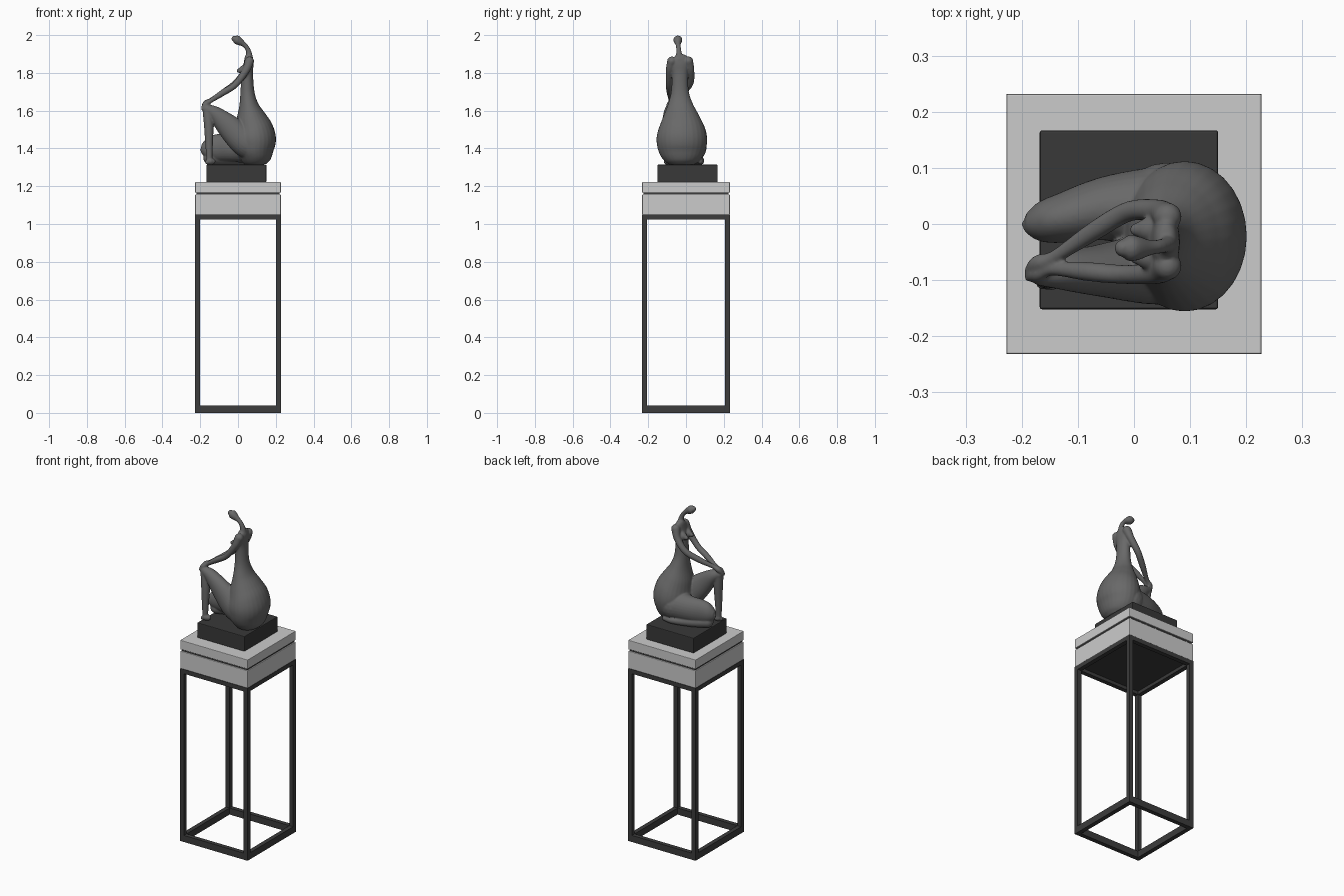
import bpy, bmesh, math
from mathutils import Vector

if "Cube" in bpy.data.objects:
    bpy.data.objects.remove(bpy.data.objects["Cube"])


def material(name, v):
    m = bpy.data.materials.new(name)
    m.diffuse_color = (v, v, v, 1)
    m.use_nodes = True
    m.node_tree.nodes["Principled BSDF"].inputs["Base Color"].default_value = m.diffuse_color
    return m


STONE = material("grey stone", 0.14)
BLOCK = material("dark plinth", 0.04)
METAL = material("black metal", 0.045)
SLAB = material("pale slab", 0.6)


def finish(bm, name, mat):
    bmesh.ops.recalc_face_normals(bm, faces=bm.faces)
    me = bpy.data.meshes.new(name)
    bm.to_mesh(me)
    bm.free()
    me.materials.append(mat)
    ob = bpy.data.objects.new(name, me)
    bpy.context.collection.objects.link(ob)
    return ob


def add_box(bm, lo, hi):
    vs = bmesh.ops.create_cube(bm, size=1)["verts"]
    for v in vs:
        v.co = Vector([lo[i] + (v.co[i] + 0.5) * (hi[i] - lo[i]) for i in range(3)])


def box(name, lo, hi, mat, bevel=0):
    bm = bmesh.new()
    add_box(bm, lo, hi)
    if bevel:
        bmesh.ops.bevel(bm, geom=bm.edges[:], offset=bevel, segments=2,
                        affect='EDGES', profile=0.5)
    return finish(bm, name, mat)


def loft(bm, pts, caps=True, steps=8, n=28):
    """Smooth tube through points (x, y, z, radius_u[, radius_v])."""
    P = [Vector(p if len(p) == 5 else (*p, p[3])) for p in pts]
    P = [P[0] * 2 - P[1]] + P + [P[-1] * 2 - P[-2]]
    S = []
    for a, b, c, d in zip(P, P[1:], P[2:], P[3:]):
        for k in range(steps):
            t = k / steps
            S.append(0.5 * (2 * b + (c - a) * t + (2 * a - 5 * b + 4 * c - d) * t**2
                            + (3 * b - a - 3 * c + d) * t**3))
    S.append(P[-2])
    C = [Vector(s[:3]) for s in S]
    u, rings = None, []
    for i, s in enumerate(S):
        t = (C[min(i + 1, len(C) - 1)] - C[max(i - 1, 0)]).normalized()
        if u is None:
            u = Vector((1, 0, 0)) if abs(t.x) < 0.9 else Vector((0, 1, 0))
        u = (u - t * u.dot(t)).normalized()
        w = t.cross(u)
        rings.append([bm.verts.new(C[i] + u * s[3] * math.cos(q) + w * s[4] * math.sin(q))
                      for q in (2 * math.pi * j / n for j in range(n))])
    for r0, r1 in zip(rings, rings[1:]):
        for j in range(n):
            k = (j + 1) % n
            bm.faces.new((r0[j], r0[k], r1[k], r1[j]))
    bm.faces.new(rings[0][::-1])
    bm.faces.new(rings[-1])
    if caps:
        for s in (S[0], S[-1]):
            vs = bmesh.ops.create_icosphere(bm, subdivisions=3, radius=min(s[3], s[4]))["verts"]
            bmesh.ops.translate(bm, verts=vs, vec=Vector(s[:3]))


# Open metal frame: posts and rails
X, Y, T, H = 0.227, 0.232, 0.026, 1.05
bm = bmesh.new()
for sx in (-1, 1):
    xs = sorted((sx * X, sx * (X - T)))
    for sy in (-1, 1):
        ys = sorted((sy * Y, sy * (Y - T)))
        add_box(bm, (xs[0], ys[0], 0), (xs[1], ys[1], H))
for z0, z1 in ((0, 0.04), (H - 0.026, H)):
    for s in (-1, 1):
        ys = sorted((s * Y, s * (Y - T)))
        xs = sorted((s * X, s * (X - T)))
        add_box(bm, (-X + T, ys[0], z0), (X - T, ys[1], z1))
        add_box(bm, (xs[0], -Y + T, z0), (xs[1], Y - T, z1))
finish(bm, "stand_frame", METAL)
box("underside_panel", (-X + T, -Y + T, H - 0.006), (X - T, Y - T, H), METAL)

# Stacked slabs with a dark shadow gap, and the plinth block
box("lower_slab", (-X, -Y, H), (X, Y, 1.156), SLAB, 0.003)
box("shadow_gap", (-X + 0.007, -Y + 0.007, 1.15), (X - 0.007, Y - 0.007, 1.17), METAL)
box("upper_slab", (-X, -Y, 1.166), (X, Y, 1.222), SLAB, 0.003)
box("plinth_block", (-0.168, -0.152, 1.222), (0.15, 0.167, 1.314), BLOCK, 0.004)

# Seated figure: lofted parts fused into one smooth skin
bm = bmesh.new()
# torso
loft(bm, [(.1, -.022, 1.312, .05, .06), (.098, -.022, 1.33, .072, .088),
          (.095, -.022, 1.36, .088, .112), (.091, -.022, 1.4, .103, .128),
          (.09, -.022, 1.45, .111, .134), (.084, -.023, 1.5, .103, .125),
          (.07, -.026, 1.56, .082, .1), (.057, -.03, 1.63, .051, .068),
          (.05, -.032, 1.7, .037, .047), (.049, -.032, 1.79, .031, .043),
          (.056, -.032, 1.85, .026, .052), (.057, -.032, 1.88, .022, .042),
          (.057, -.034, 1.895, .016, .022)], caps=False)
# neck and head
loft(bm, [(.058, -.035, 1.87, .024), (.058, -.037, 1.905, .015),
          (.046, -.04, 1.935, .0125), (.028, -.042, 1.953, .014),
          (.008, -.043, 1.966, .021), (-.008, -.043, 1.976, .0235),
          (-.019, -.043, 1.981, .016)])
# breasts
for y in (-.06, -.01):
    loft(bm, [(.045, y, 1.825, .024), (.02, y, 1.815, .02), (.003, y, 1.811, .011)])
# arms
loft(bm, [(.06, -.075, 1.862, .025), (.04, -.087, 1.81, .02), (-.015, -.09, 1.737, .017),
          (-.08, -.085, 1.695, .017), (-.145, -.08, 1.652, .012),
          (-.172, -.088, 1.632, .015), (-.188, -.095, 1.61, .008)])
loft(bm, [(.06, .013, 1.862, .025), (.04, .024, 1.81, .02), (-.01, .022, 1.747, .018),
          (-.07, -.012, 1.702, .017), (-.14, -.058, 1.658, .012),
          (-.17, -.07, 1.64, .015), (-.188, -.082, 1.615, .008)])
# raised leg: thigh, shin and foot
loft(bm, [(-.163, -.085, 1.608, .026), (-.12, -.083, 1.583, .04, .036),
          (-.05, -.083, 1.517, .064, .048), (.03, -.078, 1.44, .078, .066),
          (.09, -.06, 1.41, .085, .085)])
loft(bm, [(-.163, -.085, 1.608, .025), (-.155, -.09, 1.52, .025), (-.153, -.095, 1.42, .02),
          (-.152, -.098, 1.35, .016), (-.152, -.098, 1.335, .017)])
loft(bm, [(-.135, -.095, 1.331, .016), (-.15, -.1, 1.332, .019), (-.163, -.105, 1.327, .012)])
# folded leg: thigh, then shin tucked underneath
loft(bm, [(.06, .02, 1.41, .09, .09), (-.04, .028, 1.407, .06, .077),
          (-.12, .012, 1.403, .046, .07), (-.165, .003, 1.397, .036, .052),
          (-.19, 0, 1.395, .019, .027), (-.198, 0, 1.395, .004, .004)])
loft(bm, [(-.15, .008, 1.35, .034), (-.08, .04, 1.343, .03), (0, .068, 1.337, .023),
          (.05, .078, 1.334, .019), (.09, .075, 1.332, .014)])
figure = finish(bm, "seated_figure", STONE)
rm = figure.modifiers.new("fuse", 'REMESH')
rm.mode = 'VOXEL'
rm.voxel_size = 0.004
rm.use_smooth_shade = True
sm = figure.modifiers.new("soften", 'SMOOTH')
sm.factor = 0.5
sm.iterations = 6
